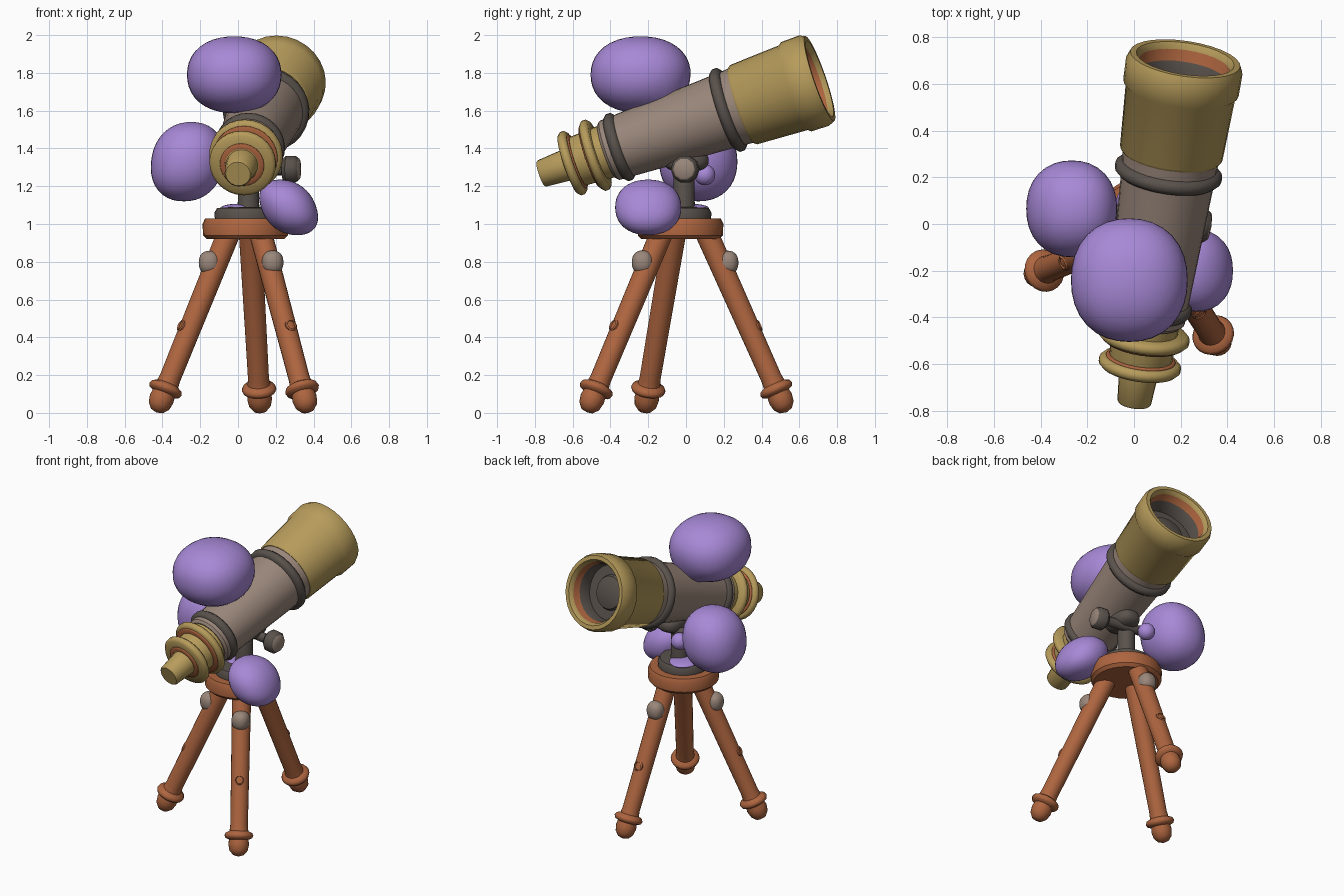
import bpy, bmesh, math
from mathutils import Vector, Matrix

if "Cube" in bpy.data.objects:
    bpy.data.objects.remove(bpy.data.objects["Cube"])

def material(name, rgb):
    m = bpy.data.materials.new(name)
    m.diffuse_color = (*rgb, 1)
    m.use_nodes = True
    m.node_tree.nodes["Principled BSDF"].inputs["Base Color"].default_value = m.diffuse_color
    return m

GOLD = material("brass gold", (0.47, 0.33, 0.105))
TAUPE = material("warm taupe", (0.32, 0.24, 0.195))
DARK = material("dark grey brown", (0.10, 0.083, 0.072))
RUST = material("copper brown", (0.42, 0.13, 0.05))
PURPLE = material("soft purple", (0.39, 0.25, 0.68))

def finish(name, bm, mats, angle=40):
    bmesh.ops.recalc_face_normals(bm, faces=bm.faces)
    me = bpy.data.meshes.new(name)
    bm.to_mesh(me)
    bm.free()
    for m in mats:
        me.materials.append(m)
    ob = bpy.data.objects.new(name, me)
    bpy.context.collection.objects.link(ob)
    bpy.ops.object.select_all(action='DESELECT')
    ob.select_set(True)
    bpy.context.view_layer.objects.active = ob
    bpy.ops.object.shade_smooth_by_angle(angle=math.radians(angle))
    return ob

def lathe(name, profile, origin, axis, mats, pick=lambda i: 0, n=28, closed=False, angle=40):
    """Spin (radius, distance) points around an axis; pick gives the material of each segment."""
    bm = bmesh.new()
    rot = Vector(axis).to_track_quat('Z', 'Y').to_matrix().to_4x4()
    M = Matrix.Translation(Vector(origin)) @ rot
    rings = []
    for r, t in profile:
        if r == 0:
            rings.append([bm.verts.new(M @ Vector((0, 0, t)))] * n)
        else:
            rings.append([bm.verts.new(M @ Vector((r * math.cos(2 * math.pi * k / n),
                          r * math.sin(2 * math.pi * k / n), t))) for k in range(n)])
    count = len(rings) if closed else len(rings) - 1
    for i in range(count):
        a, b = rings[i], rings[(i + 1) % len(rings)]
        for k in range(n):
            q = (k + 1) % n
            vs = list(dict.fromkeys((a[k], a[q], b[q], b[k])))
            if len(vs) > 2:
                bm.faces.new(vs).material_index = pick(i)
    return finish(name, bm, mats, angle)

def band(name, r_in, r_out, t0, t1, origin, axis, mat):
    """Rounded ring around an axis."""
    c = min((t1 - t0) * 0.3, 0.02)
    prof = [(r_in, t0), (r_out - c, t0), (r_out, t0 + c), (r_out, t1 - c), (r_out - c, t1), (r_in, t1)]
    return lathe(name, prof, origin, axis, [mat], closed=True, angle=60)

def blob(name, centre, radii, mat, power=2.0, shear=0.0, pull=None):
    """Soft ellipsoid; shear leans it in x, pull drags the nearest side toward a point."""
    bm = bmesh.new()
    bmesh.ops.create_uvsphere(bm, u_segments=32, v_segments=20, radius=1)
    c = Vector(centre)
    for v in bm.verts:
        d = v.co.normalized()
        d = d / sum(abs(e) ** power for e in d) ** (1 / power)
        p = Vector((d.x * radii[0] + shear * d.z, d.y * radii[1], d.z * radii[2]))
        if pull:
            to = Vector(pull) - c
            w = max(0, v.co.dot(to.normalized())) ** 10
            p = p.lerp(to, w)
        v.co = c + p
    return finish(name, bm, [mat], 80)

# Optical tube, all turned around one slanted axis
P0 = Vector((0.0, -0.77, 1.265))
AX = Vector((0.22, 1.48, 0.505)).normalized()
lathe("eyepiece", [(0, 0), (0.066, 0), (0.073, 0.008), (0.085, 0.15), (0.125, 0.165), (0.135, 0.20),
      (0.145, 0.40), (0, 0.40)], P0, AX, [GOLD], n=20)
band("eyepiece_rear_ring", 0.10, 0.177, 0.155, 0.205, P0, AX, GOLD)
band("eyepiece_front_ring", 0.10, 0.196, 0.285, 0.335, P0, AX, GOLD)
band("eyepiece_rear_trim", 0.09, 0.118, 0.147, 0.158, P0, AX, RUST)
band("eyepiece_middle_trim", 0.12, 0.150, 0.20, 0.213, P0, AX, RUST)
band("eyepiece_front_trim", 0.13, 0.172, 0.276, 0.288, P0, AX, RUST)
lathe("barrel", [(0, 0.375), (0.15, 0.375), (0.165, 0.39), (0.205, 1.10), (0.21, 1.15), (0, 1.15)],
      P0, AX, [TAUPE])
band("barrel_rear_band", 0.15, 0.187, 0.415, 0.475, P0, AX, DARK)
band("barrel_front_band", 0.18, 0.231, 1.03, 1.09, P0, AX, DARK)
lathe("objective_housing", [(0, 1.135), (0.212, 1.135), (0.222, 1.148), (0.237, 1.43), (0.250, 1.445),
      (0.252, 1.545), (0.238, 1.577), (0.212, 1.577), (0.195, 1.55), (0.193, 1.51), (0.186, 1.50),
      (0.180, 1.41), (0.115, 1.41), (0.105, 1.43), (0.06, 1.445), (0, 1.45)],
      P0, AX, [GOLD, RUST, DARK], lambda i: 0 if i < 8 else 1 if i < 10 else 2)

# Mount: hub, turntable, post, cradle and pivot knobs
UP = (0, 0, 1)
HUB = (0.04, -0.03, 0)
lathe("tripod_hub", [(0, 0.92), (0.205, 0.92), (0.225, 0.94), (0.228, 1.0), (0.215, 1.028), (0, 1.03)],
      HUB, UP, [RUST])
lathe("turntable", [(0, 1.02), (0.162, 1.02), (0.165, 1.06), (0.15, 1.085), (0.08, 1.09), (0, 1.09)],
      HUB, UP, [DARK])
lathe("post", [(0, 1.05), (0.062, 1.05), (0.056, 1.12), (0.056, 1.29), (0.04, 1.33), (0, 1.34)],
      (0.055, -0.01, 0), UP, [DARK], n=20)
blob("cradle", (0.095, 0.0, 1.335), (0.085, 0.12, 0.06), DARK, 2.5)
SIDE = Vector((0.989, -0.147, 0))
PIVOT = Vector((0.05, 0.03, 1.29))
lathe("pivot_rod", [(0, -0.14), (0.032, -0.14), (0.032, 0.24), (0, 0.24)], PIVOT, SIDE, [DARK], n=16)
for name, s in (("right_knob", 1), ("left_knob", -1)):
    lathe(name, [(0, 0.19), (0.055, 0.19), (0.074, 0.21), (0.074, 0.255), (0.058, 0.275),
          (0.05, 0.28), (0, 0.285)], PIVOT + (Vector((0.02, 0, 0)) if s < 0 else Vector()),
          SIDE * s, [DARK, TAUPE], lambda i: 1 if i > 3 else 0, n=10)

# Tripod legs with rounded feet, collars, clamp pads and pegs
LEGS = {"left_leg": ((-0.05, -0.06, 0.95), (-0.408, -0.21, 0.065)),
        "rear_leg": ((0.065, 0.11, 0.95), (0.115, 0.505, 0.065)),
        "right_leg": ((0.12, -0.13, 0.95), (0.355, -0.50, 0.065))}
for name, (top, foot) in LEGS.items():
    top, foot = Vector(top), Vector(foot)
    axis = (top - foot).normalized()
    length = (top - foot).length
    lathe(name, [(0, -0.068), (0.035, -0.058), (0.058, -0.03), (0.066, 0.01), (0.062, 0.04),
          (0.085, 0.05), (0.092, 0.066), (0.085, 0.083), (0.06, 0.095), (0.056, 0.13),
          (0.061, length), (0, length)], foot, axis, [RUST], n=20, angle=50)
    flat = Vector((foot.x - top.x, foot.y - top.y, 0)).normalized()
    out = (flat - axis * flat.dot(axis)).normalized()
    at = lambda z: foot + axis * ((z - foot.z) / axis.z)
    pad = at(0.78) + out * 0.038
    blob(name + "_clamp_pad", pad, (0.057, 0.057, 0.063), TAUPE, 2.3)
    lathe(name + "_peg", [(0, 0), (0.034, 0), (0.034, 0.056), (0.026, 0.062), (0.022, 0.052), (0, 0.050)],
          at(0.44), out, [RUST], n=14)

# Purple soft masses clinging to the telescope
blob("upper_blob", (-0.02, -0.24, 1.79), (0.25, 0.265, 0.203), PURPLE, 2.2, 0.0, (0.06, -0.06, 1.58))
blob("left_blob", (-0.267, 0.065, 1.33), (0.193, 0.207, 0.21), PURPLE, 2.2, 0.02)
blob("right_blob", (0.268, -0.20, 1.088), (0.147, 0.175, 0.147), PURPLE, 2.2, -0.045)
blob("small_mount_blob", (-0.02, 0.10, 1.26), (0.055, 0.055, 0.055), PURPLE)
blob("turntable_blob", (0.0, 0.02, 1.085), (0.09, 0.10, 0.022), PURPLE)
